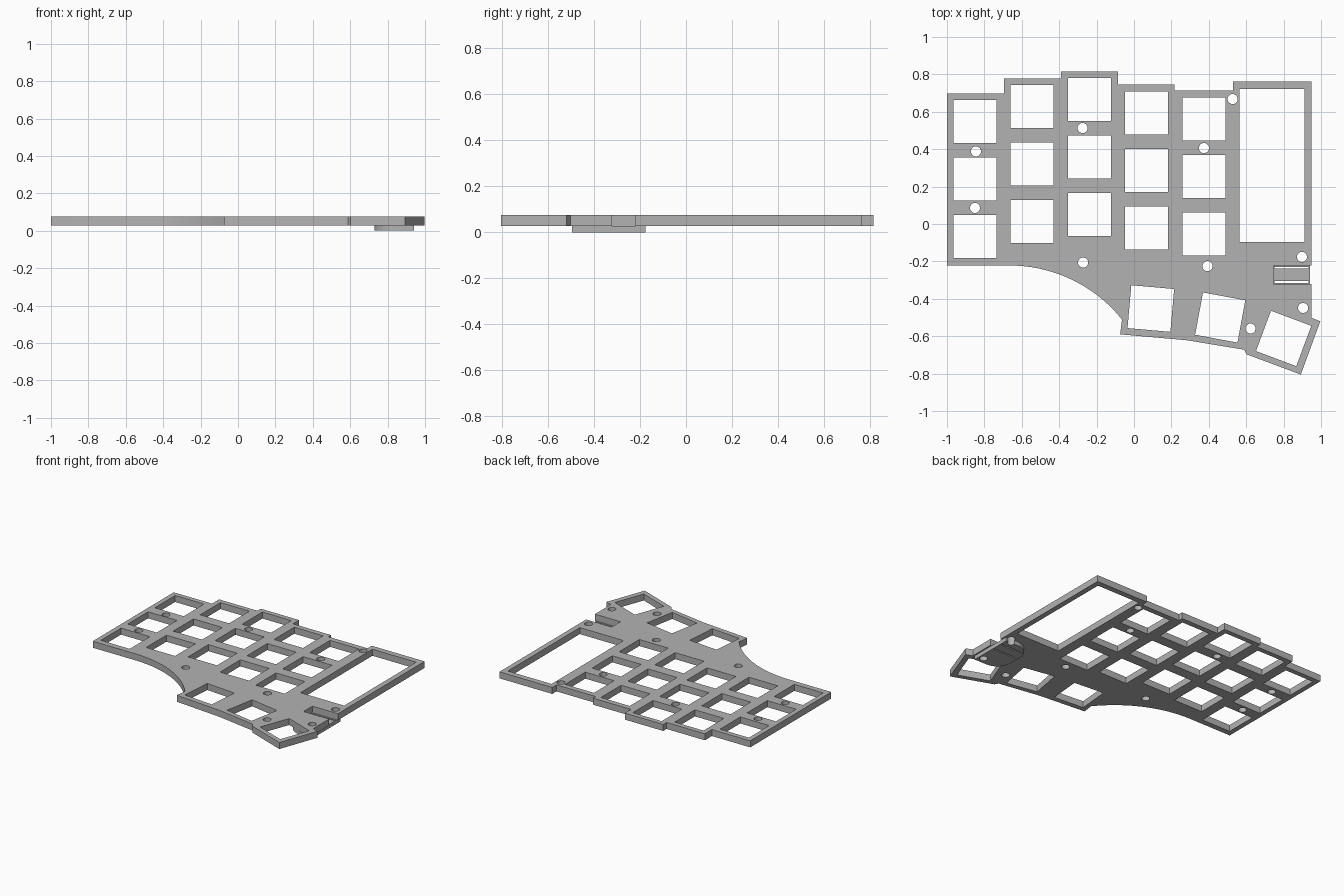
import bpy, bmesh
from math import sin, cos, radians
from mathutils import Matrix, Vector

cube = bpy.data.objects.get("Cube")
if cube:
    bpy.data.objects.remove(cube, do_unlink=True)

grey = bpy.data.materials.new("plate_grey")
grey.use_nodes = True
grey.diffuse_color = (0.45, 0.45, 0.45, 1)
grey.node_tree.nodes["Principled BSDF"].inputs["Base Color"].default_value = (0.45, 0.45, 0.45, 1)


def arc(cx, cy, r, start, end, steps):
    """Points along a circular arc, angles in degrees."""
    angles = [radians(start + (end - start) * i / steps) for i in range(steps + 1)]
    return [(cx + r * cos(a), cy + r * sin(a)) for a in angles]


def rect(cx, cy, w, h, turn=0):
    rot = Matrix.Rotation(radians(turn), 2)
    corners = [(-w, -h), (w, -h), (w, h), (-w, h)]
    return [tuple(rot @ Vector(c) / 2 + Vector((cx, cy))) for c in corners]


def slab(name, loops, z0, z1):
    """Fill an outline with holes and extrude it between two heights."""
    curve = bpy.data.curves.new(name + "_profile", 'CURVE')
    curve.dimensions = '2D'
    curve.fill_mode = 'BOTH'
    curve.extrude = (z1 - z0) / 2
    for loop in loops:
        spline = curve.splines.new('POLY')
        spline.points.add(len(loop) - 1)
        for point, (x, y) in zip(spline.points, loop):
            point.co = (x, y, 0, 1)
        spline.use_cyclic_u = True
    helper = bpy.data.objects.new(name + "_profile", curve)
    bpy.context.collection.objects.link(helper)
    bpy.context.view_layer.update()
    deps = bpy.context.evaluated_depsgraph_get()
    mesh = bpy.data.meshes.new_from_object(helper.evaluated_get(deps))
    bpy.data.objects.remove(helper, do_unlink=True)
    bpy.data.curves.remove(curve)

    bm = bmesh.new()
    bm.from_mesh(mesh)
    bmesh.ops.remove_doubles(bm, verts=bm.verts, dist=0.0003)
    bmesh.ops.recalc_face_normals(bm, faces=bm.faces)
    bmesh.ops.translate(bm, verts=bm.verts, vec=(0, 0, (z0 + z1) / 2))
    bm.to_mesh(mesh)
    bm.free()
    mesh.materials.clear()
    mesh.materials.append(grey)
    obj = bpy.data.objects.new(name, mesh)
    bpy.context.collection.objects.link(obj)
    bpy.ops.object.select_all(action='DESELECT')
    obj.select_set(True)
    bpy.context.view_layer.objects.active = obj
    bpy.ops.object.shade_smooth_by_angle(angle=radians(30))
    return obj


KEY, PITCH, SCREW = 0.23, 0.307, 0.027

# Plate outline: stepped back edge, cable notch, thumb corner, swept palm edge
outline = [(-1, -0.222), (-1, 0.698), (-0.695, 0.698), (-0.695, 0.778),
           (-0.39, 0.778), (-0.39, 0.816), (-0.085, 0.816), (-0.085, 0.746),
           (0.217, 0.746), (0.217, 0.715), (0.53, 0.715), (0.53, 0.763),
           (0.95, 0.763), (0.95, -0.222), (0.747, -0.222), (0.747, -0.322),
           (0.95, -0.322), (0.95, -0.502), (0.996, -0.52), (0.892, -0.805),
           (0.602, -0.697), (0.588, -0.672), (0.286, -0.622), (-0.074, -0.59),
           (-0.064, -0.51)]
outline += arc(-0.665, -0.991, 0.769, 38.7, 90, 24)

# Key openings, column by column, then the fanned thumb keys
columns = [(-0.85, 0.548), (-0.545, 0.628), (-0.238, 0.666), (0.067, 0.593), (0.374, 0.561)]
holes = [rect(x, y - row * PITCH, KEY, KEY) for x, y in columns for row in range(3)]
for x, y, turn in [(0.09, -0.452, -5), (0.461, -0.5, -10.5), (0.8, -0.612, -20.5)]:
    holes.append(rect(x, y, KEY, KEY, turn))

# Controller window
holes.append(rect(0.738, 0.313, 0.348, 0.818))

# Screw holes
screws = [(-0.845, 0.388), (-0.85, 0.086), (-0.275, 0.513), (0.374, 0.406), (0.527, 0.668),
          (0.898, -0.176), (0.904, -0.449), (0.623, -0.559), (-0.272, -0.206), (0.393, -0.225)]
holes += [arc(x, y, SCREW, 0, 345, 23) for x, y in screws]

slab("switch_plate", [outline] + holes, 0.028, 0.075)

# Rounded bracket under the notch, relieved around one screw and drilled for the other
bracket = [(0.94, -0.495), (0.94, -0.176)]
bracket += arc(0.898, -0.176, SCREW, 0, -180, 12)
bracket += arc(0.84, -0.285, 0.11, 90, 180, 12)
bracket += arc(0.84, -0.385, 0.11, 180, 270, 12)
cuts = [arc(0.904, -0.449, SCREW, 0, 345, 23)]
# Narrow tie slots along the two sides of the notch
cuts += [rect(0.842, y, 0.18, 0.01) for y in (-0.234, -0.31)]
slab("socket_bracket", [bracket] + cuts, 0, 0.028)
